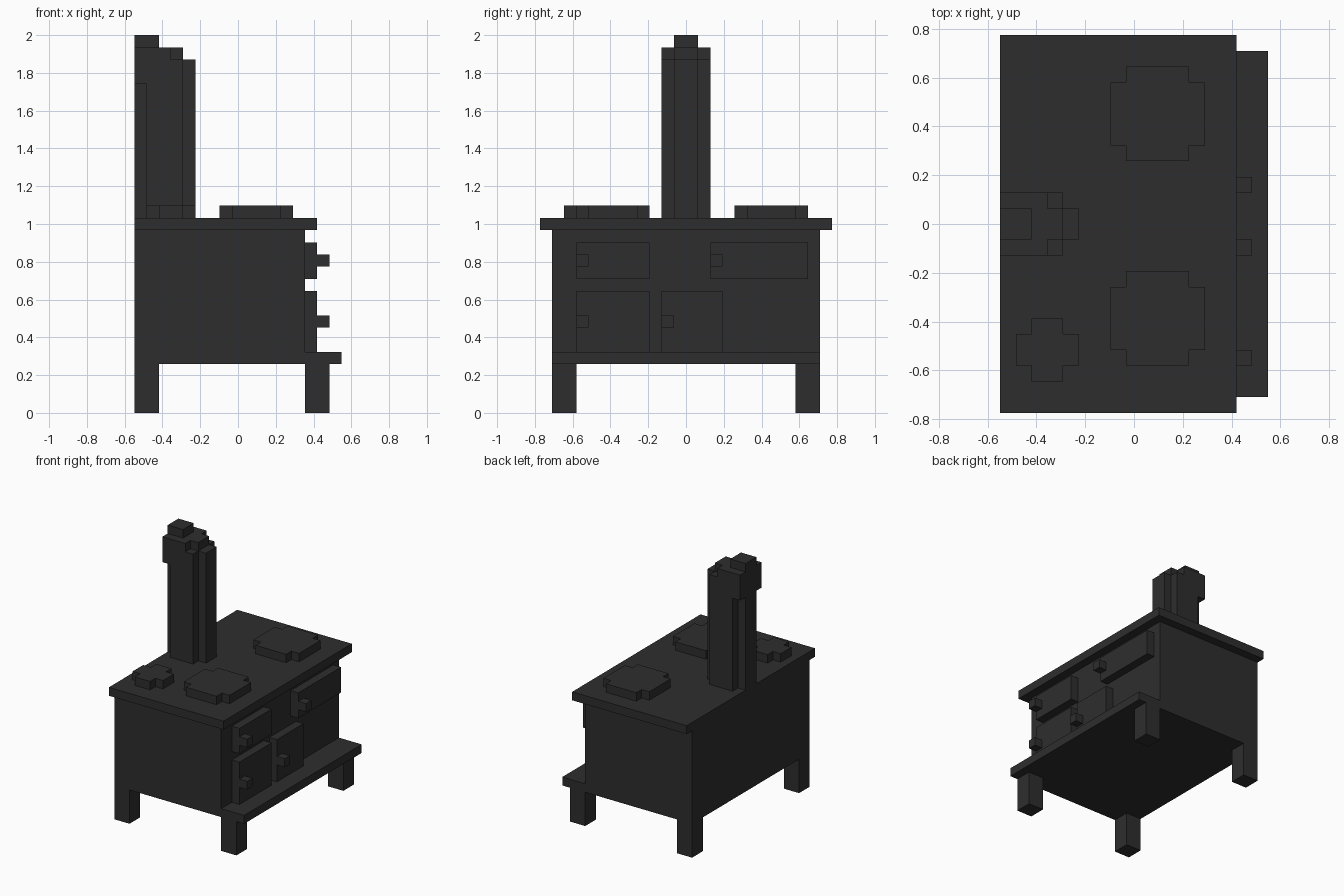
import bpy, bmesh

if "Cube" in bpy.data.objects:
    bpy.data.objects.remove(bpy.data.objects["Cube"])

U = 2 / 31  # one block of the grid the stove is built on

iron = bpy.data.materials.new("dark_iron")
iron.diffuse_color = (0.0265, 0.0265, 0.0265, 1)
iron.use_nodes = True
iron.node_tree.nodes["Principled BSDF"].inputs["Base Color"].default_value = iron.diffuse_color


def build(name, layers):
    """One object from flat plans (block units) extruded between two heights."""
    bm = bmesh.new()
    for plan, z0, z1 in layers:
        base = bm.faces.new([bm.verts.new(((x - 8.5) * U, (y - 12) * U, z0 * U)) for x, y in plan])
        top = bmesh.ops.extrude_face_region(bm, geom=[base], use_keep_orig=True)["geom"]
        bmesh.ops.translate(bm, vec=(0, 0, (z1 - z0) * U),
                            verts=[v for v in top if isinstance(v, bmesh.types.BMVert)])
    bmesh.ops.recalc_face_normals(bm, faces=bm.faces)
    mesh = bpy.data.meshes.new(name)
    bm.to_mesh(mesh)
    bm.free()
    mesh.materials.append(iron)
    bpy.context.collection.objects.link(bpy.data.objects.new(name, mesh))


def rect(x0, x1, y0, y1):
    return [(x0, y0), (x1, y0), (x1, y1), (x0, y1)]


def notched(x0, x1, y0, y1, left=True):
    """Rectangle with one block cut from its right corners, and left ones if asked."""
    a, b, c, d = x0 + 1, x1 - 1, y0 + 1, y1 - 1
    right = [(b, y0), (b, c), (x1, c), (x1, d), (b, d), (b, y1)]
    if left:
        return right + [(a, y1), (a, d), (x0, d), (x0, c), (a, c), (a, y0)]
    return right + [(x0, y1), (x0, y0)]


# Legs
for end, x in (("back", 0), ("front", 14)):
    for side, y in (("right", 1), ("left", 21)):
        build(f"{end}_{side}_leg", [(rect(x, x + 2, y, y + 2), 0, 4)])

# Oven body, front ledge and cooktop
build("oven_body", [(rect(0, 14, 1, 23), 4, 15)])
build("front_ledge", [(rect(14, 17, 1, 23), 4, 5)])
build("cooktop", [(rect(0, 15, 0, 24), 15, 16)])

# Doors, each with a handle block on one edge
for name, y0, y1, z0, z1, handle_z in (
        ("upper_small", 3, 9, 11, 14, 12), ("upper_wide", 14, 22, 11, 14, 12),
        ("lower_first", 3, 9, 5, 10, 7), ("lower_second", 10, 15, 5, 10, 7)):
    build(name + "_door", [(rect(14, 15, y0, y1), z0, z1)])
    build(name + "_handle", [(rect(15, 16, y0, y0 + 1), handle_z, handle_z + 1)])

# Hot plates
build("large_hot_plate_left", [(notched(7, 13, 16, 22), 16, 17)])
build("large_hot_plate_right", [(notched(7, 13, 3, 9), 16, 17)])
build("small_hot_plate", [(notched(1, 5, 2, 6), 16, 17)])

# Chimney pipe that bends backwards at the top
build("chimney_pipe", [(notched(0, 5, 10, 14), 16, 27),
                       (notched(0, 5, 10, 14, left=False), 27, 29),
                       (notched(0, 4, 10, 14, left=False), 29, 30),
                       (rect(0, 2, 11, 13), 30, 31)])
